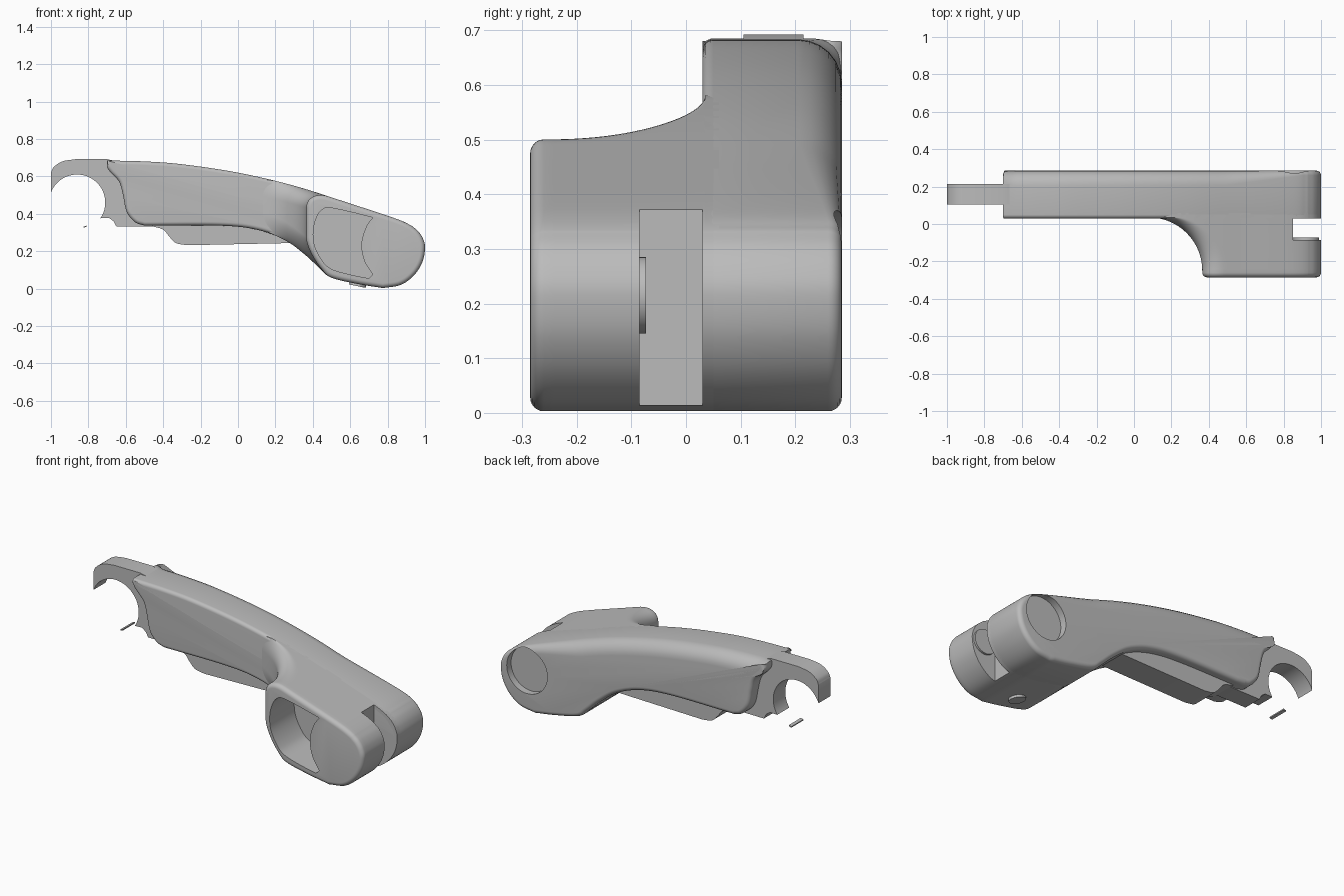
import bpy, bmesh, math
from mathutils import Vector

cube = bpy.data.objects.get("Cube")
if cube:
    bpy.data.objects.remove(cube, do_unlink=True)

grey = bpy.data.materials.new("plain_grey")
grey.use_nodes = True
grey.diffuse_color = (0.5, 0.5, 0.5, 1)
grey.node_tree.nodes["Principled BSDF"].inputs["Base Color"].default_value = (0.5, 0.5, 0.5, 1)


def spline(points, steps=8):
    """Smooth curve through (x, z) points."""
    p = [Vector(q) for q in points]
    p = [2 * p[0] - p[1]] + p + [2 * p[-1] - p[-2]]
    out = []
    for a, b, c, d in zip(p, p[1:], p[2:], p[3:]):
        for i in range(steps):
            t = i / steps
            out.append(0.5 * (2 * b + (c - a) * t + (2 * a - 5 * b + 4 * c - d) * t * t
                              + (3 * b - a - 3 * c + d) * t ** 3))
    return out + [p[-2]]


def height(curve, x):
    for a, b in zip(curve, curve[1:]):
        if min(a.x, b.x) <= x <= max(a.x, b.x) and a.x != b.x:
            return a.y + (b.y - a.y) * (x - a.x) / (b.x - a.x)
    return min(curve, key=lambda q: abs(q.x - x)).y


def normals(loop):
    out = []
    for i, q in enumerate(loop):
        t = loop[(i + 1) % len(loop)] - loop[i - 1]
        out.append(Vector((-t.y, t.x)).normalized())
    return out


def rounded_rings(loop, y, side, radius, steps=6):
    """Rings that roll the loop over into the end face at y."""
    rings = []
    ns = normals(loop)
    for k in range(steps + 1):
        a = math.pi / 2 * k / steps
        ring = []
        for q, n in zip(loop, ns):
            r = radius(q, n)
            s = q - n * r * (1 - math.cos(a))
            ring.append((s.x, y - side * r * (1 - math.sin(a)), s.y))
        rings.append(ring)
    return rings


def skin(name, rings):
    bm = bmesh.new()
    rows = [[bm.verts.new(v) for v in ring] for ring in rings]
    n = len(rows[0])
    for a, b in zip(rows, rows[1:]):
        for i in range(n):
            j = (i + 1) % n
            bm.faces.new((a[i], a[j], b[j], b[i]))
    bm.faces.new(rows[0])
    bm.faces.new(rows[-1][::-1])
    bmesh.ops.recalc_face_normals(bm, faces=bm.faces)
    mesh = bpy.data.meshes.new(name)
    bm.to_mesh(mesh)
    bm.free()
    mesh.materials.append(grey)
    ob = bpy.data.objects.new(name, mesh)
    bpy.context.collection.objects.link(ob)
    return ob


def extrude(name, loop, y0, y1):
    return skin(name, [[(q[0], y, q[1]) for q in loop] for y in (y0, y1)])


def circle(cx, cz, r, n=48):
    return [(cx + r * math.cos(2 * math.pi * i / n), cz + r * math.sin(2 * math.pi * i / n))
            for i in range(n)]


def select(ob):
    bpy.ops.object.select_all(action='DESELECT')
    ob.select_set(True)
    bpy.context.view_layer.objects.active = ob


def cut(ob, cutter):
    select(ob)
    mod = ob.modifiers.new("cut", 'BOOLEAN')
    mod.operation = 'DIFFERENCE'
    mod.solver = 'EXACT'
    mod.object = cutter
    bpy.ops.object.modifier_apply(modifier=mod.name)
    bpy.data.objects.remove(cutter, do_unlink=True)


# side outline shared by the arm and the pivot housing
top = spline([(-.70, .685), (-.5, .68), (-.3, .665), (0, .62), (.3, .55), (.6, .455),
              (.85, .372), (.93, .335)])
nose = spline([(.93, .335), (.965, .305), (.99, .265), (1, .215), (.985, .14), (.94, .07),
               (.87, .02), (.775, .003)])
under = spline([(.775, .003), (.64, .025), (.5, .058), (.44, .105), (.36, .18), (.25, .26),
                (.1, .315), (-.1, .337), (-.5, .337)])
tail = spline([(-.5, .337), (-.55, .355), (-.595, .41), (-.615, .5), (-.635, .57),
               (-.68, .62), (-.70, .65), (-.70, .685)])

# long arm with a softly rounded back top edge
outline = top[:-1] + nose[:-1] + under[:-1] + tail[:-1]


def back_radius(q, n):
    return .025 + .055 * max(0, n.y) * min(1, max(0, (.9 - q.x) / .4)) * min(1, (q.x + .75) / .1)


front = rounded_rings(outline, .03, -1, lambda q, n: .02)
back = rounded_rings(outline, .285, 1, back_radius)
arm = skin("arm", front[::-1] + back)
cut(arm, extrude("recess_cutter", circle(.82, .24, .13), .245, .4))


# pivot housing, flaring into the arm
def housing_loop(y):
    c = min(1, max(0, (y + .25) / .285))
    left = .08 + .285 * math.sqrt(1 - c * c)
    size, drop, n = .12, .1, 40

    def fall(x):
        k = max(0, 1 - (x - left) / size)
        return drop * (1 - math.sqrt(max(0, 1 - k * k)))

    us = [(i / n) ** 2 for i in range(n)]
    xs = [left + (.93 - left) * u for u in us]
    upper = [Vector((x, height(top, x) - fall(x))) for x in xs]
    xs = [left + (.775 - left) * u for u in us]
    lower = [Vector((x, height(under, x) + fall(x))) for x in xs]
    return upper + nose + lower[::-1]


rings = rounded_rings(housing_loop(-.285), -.285, -1, lambda q, n: .025)[::-1]
for i in range(1, 25):
    y = -.26 + .295 * math.sin(math.pi / 2 * i / 24)
    rings.append([(q.x, y, q.y) for q in housing_loop(y)])
rings.append([(x, .06, z) for x, y, z in rings[-1]])
housing = skin("pivot_housing", rings)

# front pocket with a concave right wall
pocket = (spline([(.72, .38), (.685, .33), (.66, .24), (.675, .15), (.72, .075)])
          + spline([(.70, .055), (.60, .075), (.50, .105), (.45, .15), (.41, .23), (.403, .31),
                    (.42, .38), (.45, .422), (.49, .432), (.6, .41), (.70, .385)]))
cut(housing, extrude("pocket_cutter", pocket, -.4, -.06))

# slot across the rounded end
cut(housing, extrude("slot_cutter", [(.85, -.1), (1.2, -.1), (1.2, .6), (.85, .6)], -.085, .03))
slot_boss = extrude("slot_boss", circle(.92, .215, .07), -.09, -.073)

# screw head under the housing
bpy.ops.mesh.primitive_cylinder_add(vertices=32, radius=.045, depth=.02,
                                    location=(.64, -.16, .023), rotation=(0, math.radians(12), 0))
screw = bpy.context.object
screw.name = "screw_head"
screw.data.materials.append(grey)

# hooked tongue at the far end
hook = [(-.86 + .15 * math.cos(math.radians(a)), .46 + .15 * math.sin(math.radians(a)))
        for a in range(-34, 160, 4)]
tip = spline([(-1, .62), (-.985, .65), (-.94, .68), (-.87, .692)])
tongue = extrude("hook_tongue", [(-.7, .692), (-.6, .67), (-.4, .55), (-.4, .34), (-.45, .333),
                                 (-.65, .332), (-.665, .36), (-.69, .378)] + hook
                 + [(-1, .514)] + [tuple(q) for q in tip], .105, .215)
sliver = extrude("hook_end", [(-.826, .326), (-.81, .33), (-.81, .337), (-.826, .332)], .105, .215)

# rib below the arm
rib_end = spline([(-.27, .232), (-.33, .243), (-.365, .275), (-.4, .315), (-.46, .334)])
rib = extrude("lower_rib", [(-.46, .4), (.2, .4), (.34, .25), (.25, .243)] + rib_end, .08, .235)

for ob in (arm, housing, slot_boss, screw, tongue, sliver, rib):
    select(ob)
    bpy.ops.object.shade_smooth_by_angle(angle=math.radians(32))
